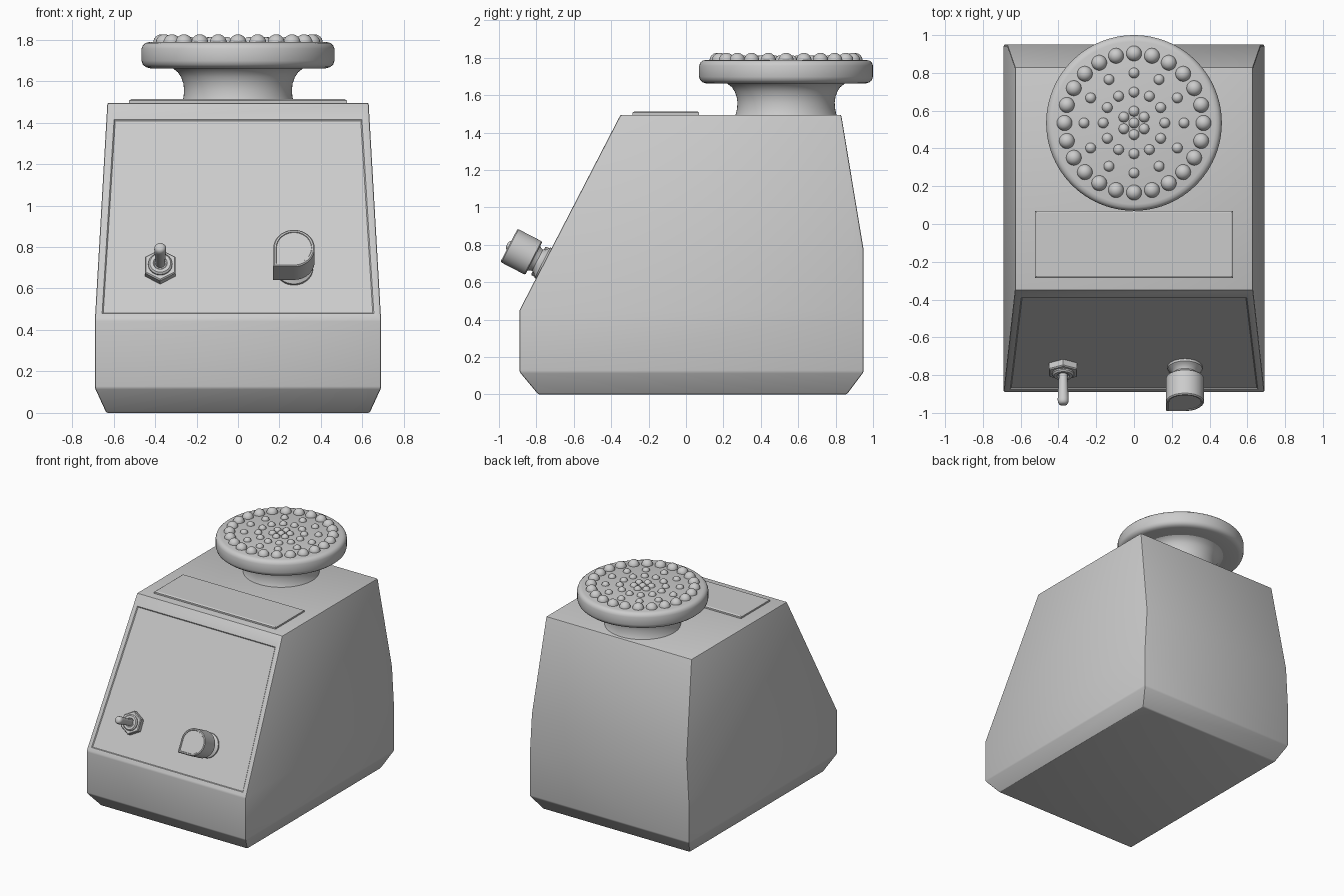
import bpy, bmesh, math
from mathutils import Matrix, Vector

if "Cube" in bpy.data.objects:
    bpy.data.objects.remove(bpy.data.objects["Cube"])

grey = bpy.data.materials.new("plain grey")
grey.use_nodes = True
COLOR = (0.6, 0.6, 0.6, 1)
grey.diffuse_color = COLOR
grey.node_tree.nodes["Principled BSDF"].inputs["Base Color"].default_value = COLOR


def finish(name, bm, matrix=None, angle=35):
    """Turn a bmesh into a shaded, coloured object."""
    bmesh.ops.recalc_face_normals(bm, faces=bm.faces[:])
    me = bpy.data.meshes.new(name)
    bm.to_mesh(me)
    bm.free()
    me.materials.append(grey)
    ob = bpy.data.objects.new(name, me)
    bpy.context.collection.objects.link(ob)
    if matrix:
        ob.matrix_world = matrix
    bpy.ops.object.select_all(action='DESELECT')
    ob.select_set(True)
    bpy.context.view_layer.objects.active = ob
    bpy.ops.object.shade_smooth_by_angle(angle=math.radians(angle))
    return ob


def loft(bm, rings):
    """Skin a stack of equal-length point rings and cap both ends."""
    vs = [[bm.verts.new(p) for p in r] for r in rings]
    n = len(vs[0])
    for a, b in zip(vs, vs[1:]):
        for i in range(n):
            j = (i + 1) % n
            bm.faces.new((a[i], a[j], b[j], b[i]))
    bm.faces.new(vs[0][::-1])
    bm.faces.new(vs[-1])


def lathe(name, profile, matrix, sides=64):
    """Revolve (radius, z) points about the local z axis."""
    bm = bmesh.new()
    angles = [2 * math.pi * i / sides for i in range(sides)]
    loft(bm, [[(r * math.cos(a), r * math.sin(a), z) for a in angles] for r, z in profile])
    return finish(name, bm, matrix)


# Housing: (height, half width, front y, back y) sections
sections = [(0, 0.635, -0.79, 0.86), (0.12, 0.69, -0.89, 0.95), (0.45, 0.69, -0.89, 0.95),
            (0.77, 0.6716, -0.7246, 0.95), (1.495, 0.63, -0.35, 0.83)]
bm = bmesh.new()
loft(bm, [[(-w, f, z), (w, f, z), (w, b, z), (-w, b, z)] for z, w, f, b in sections])
bmesh.ops.recalc_face_normals(bm, faces=bm.faces[:])
bmesh.ops.dissolve_limit(bm, angle_limit=0.02, verts=bm.verts[:], edges=bm.edges[:])
sharp = [e for e in bm.edges if e.calc_face_angle(0) > 0.35]
bmesh.ops.bevel(bm, geom=sharp, offset=0.008, segments=2, profile=0.5, affect='EDGES')
bm.normal_update()

# Shallow recessed control panel on the sloping front
panel = max((f for f in bm.faces if f.normal.y < -0.7 and f.normal.z > 0.3),
            key=lambda f: f.calc_area())
bmesh.ops.inset_region(bm, faces=[panel], thickness=0.036)
for v in panel.verts:
    if v.co.z > 1:
        v.co += Vector((0, -0.461, -0.887)) * 0.055
bmesh.ops.inset_region(bm, faces=[panel], thickness=0.008, depth=-0.006)
finish("housing", bm, angle=25)

# Thin name plate on the top
bm = bmesh.new()
loft(bm, [[(sx * (0.525 - d), -0.108 + sy * (0.178 - d), z)
           for sx, sy in ((-1, -1), (1, -1), (1, 1), (-1, 1))]
          for z, d in ((1.49, 0), (1.507, 0), (1.513, 0.01))])
finish("top_plate", bm, angle=20)

# Flared neck and round head
head = Matrix.Translation((0, 0.535, 0))
lathe("neck", [(0.275, 1.485), (0.268, 1.50), (0.262, 1.53), (0.26, 1.56), (0.264, 1.59),
               (0.275, 1.62), (0.29, 1.643), (0.315, 1.662), (0.33, 1.67)], head)
lathe("head_disc", [(0.30, 1.662), (0.425, 1.662), (0.445, 1.668), (0.459, 1.68), (0.465, 1.698),
                    (0.465, 1.757), (0.459, 1.773), (0.447, 1.784), (0.43, 1.788)], head, 96)

# Rings of domed studs: (ring radius, count, stud radius)
bm = bmesh.new()
for ring, count, r in ((0.368, 24, 0.041), (0.265, 12, 0.028), (0.163, 12, 0.028),
                       (0.062, 6, 0.028), (0, 1, 0.028)):
    for i in range(count):
        a = 2 * math.pi * i / count + math.pi / 2
        pos = (ring * math.cos(a), 0.535 + ring * math.sin(a), 1.785)
        bmesh.ops.create_uvsphere(bm, u_segments=20, v_segments=12, radius=r,
                                  matrix=Matrix.Translation(pos))
finish("head_studs", bm, angle=60)


# Controls stand square to the sloping panel
def on_slope(x, z):
    y = -0.89 + 0.54 * (z - 0.45) / 1.04
    return Matrix.Translation((x, y, z)) @ Matrix.Rotation(math.atan2(1.04, 0.54), 4, 'X')


# Toggle switch: hexagonal nut, collar and lever
switch = on_slope(-0.375, 0.70)
lathe("switch_nut", [(0.086, -0.01), (0.086, 0.028), (0.08, 0.034)],
      switch @ Matrix.Rotation(math.pi / 2, 4, 'Z'), 6)
lathe("switch_collar", [(0.058, 0.03), (0.058, 0.042), (0.05, 0.05), (0.034, 0.05), (0.028, 0.042)],
      switch, 32)
lathe("switch_lever", [(0.022, 0.03), (0.024, 0.08), (0.029, 0.19), (0.028, 0.205),
                       (0.022, 0.216), (0.012, 0.221)], switch, 24)

# Selector knob: waisted stem and a round grip with one square corner
knob = on_slope(0.27, 0.70)
lathe("knob_stem", [(0.092, -0.01), (0.092, 0.008), (0.084, 0.014), (0.07, 0.024), (0.064, 0.038),
                    (0.068, 0.052), (0.078, 0.065)], knob, 40)


def grip(r, z):
    pts = [(-r, -r, z)]
    pts += [(r * math.cos(a), r * math.sin(a), z)
            for a in (math.radians(-90 + 270 * i / 36) for i in range(37))]
    return pts


bm = bmesh.new()
loft(bm, [grip(r, z) for r, z in ((0.094, 0.06), (0.1, 0.066), (0.1, 0.204), (0.094, 0.21),
                                  (0.086, 0.21), (0.084, 0.206))])
finish("knob_grip", bm, knob, 30)
